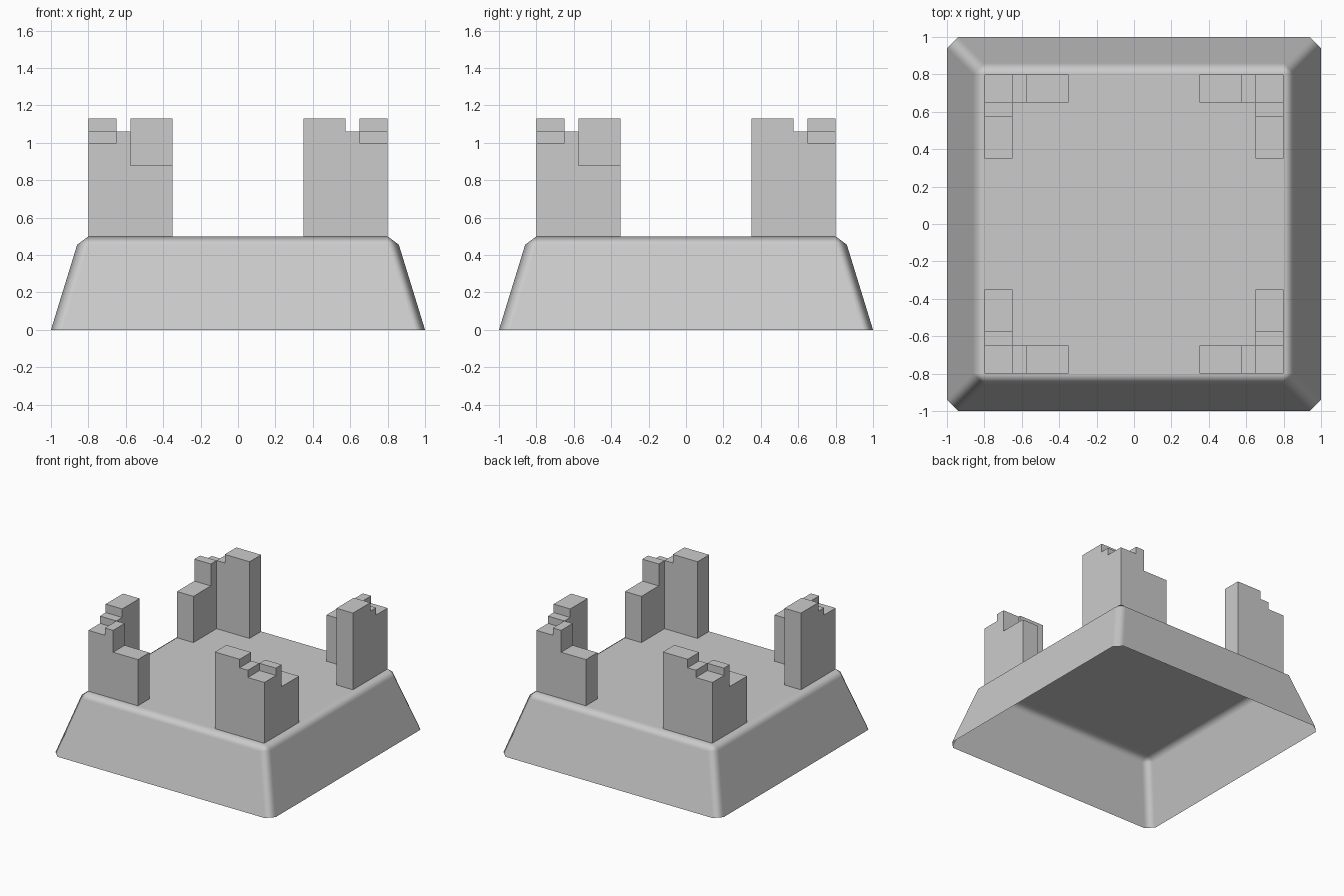
import bpy, bmesh, math
from mathutils import Matrix

if "Cube" in bpy.data.objects:
    bpy.data.objects.remove(bpy.data.objects["Cube"])


def make_object(name, bm):
    mesh = bpy.data.meshes.new(name)
    bm.to_mesh(mesh)
    bm.free()
    obj = bpy.data.objects.new(name, mesh)
    bpy.context.collection.objects.link(obj)
    return obj


def corner_points(half, inner, z):
    # Octagon outline of a square with clipped corners, counter-clockwise
    pts = []
    for sx, sy in ((1, 1), (-1, 1), (-1, -1), (1, -1)):
        pair = [(sx * half, sy * inner, z), (sx * inner, sy * half, z)]
        pts += pair if sx * sy > 0 else pair[::-1]
    return pts


# Hollow tapered plinth, open underneath, with bevelled rim and corners
bm = bmesh.new()
low = [bm.verts.new(p) for p in corner_points(1.0, 0.94, 0)]
high = [bm.verts.new(p) for p in corner_points(0.86, 0.80, 0.455)]
top = [bm.verts.new((sx * 0.8, sy * 0.8, 0.5))
       for sx, sy in ((1, 1), (-1, 1), (-1, -1), (1, -1))]
for i in range(8):
    j = (i + 1) % 8
    bm.faces.new((low[i], low[j], high[j], high[i]))
for k in range(4):
    n = (k + 1) % 4
    bm.faces.new((high[2 * k], high[2 * k + 1], top[k]))
    bm.faces.new((high[2 * k + 1], high[2 * n], top[n], top[k]))
bm.faces.new(top)
bm.normal_update()
for f in bm.faces:
    f.smooth = True
base = make_object("plinth", bm)
wn = base.modifiers.new("flat_large_faces", 'WEIGHTED_NORMAL')
wn.weight = 100

# L-shaped ruined wall: height index per cell, stepped along both arms
GRID = [-0.8, -0.65, -0.575, -0.35]
LEVELS = [0.5, 0.88, 1.0, 1.06, 1.13]
HEIGHT = {(0, 0): 2, (1, 0): 3, (2, 0): 1, (0, 1): 3, (0, 2): 4}


def solid(i, j, k):
    return 0 <= k < HEIGHT.get((i, j), 0)


def corner_wall(name, angle):
    bm = bmesh.new()
    cells = [(i, j, k) for (i, j), h in HEIGHT.items() for k in range(h)]
    for cell in cells:
        for axis in range(3):
            for side in (0, 1):
                near = list(cell)
                near[axis] += 2 * side - 1
                if solid(*near):
                    continue
                # Outer skin only: one quad per exposed side
                u, v = (axis + 1) % 3, (axis + 2) % 3
                quad = []
                for du, dv in ((0, 0), (1, 0), (1, 1), (0, 1)):
                    c = list(cell)
                    c[axis] += side
                    c[u] += du
                    c[v] += dv
                    quad.append(bm.verts.new((GRID[c[0]], GRID[c[1]], LEVELS[c[2]])))
                bm.faces.new(quad if side else quad[::-1])
    bmesh.ops.remove_doubles(bm, verts=bm.verts[:], dist=1e-4)
    bmesh.ops.dissolve_limit(bm, angle_limit=math.radians(1),
                             verts=bm.verts[:], edges=bm.edges[:])
    bm.transform(Matrix.Rotation(angle, 4, 'Z'))
    return make_object(name, bm)


# Four corner walls, each a quarter turn from the last
for n, place in enumerate(("front_left", "front_right", "back_right", "back_left")):
    corner_wall(place + "_wall", n * math.pi / 2)
